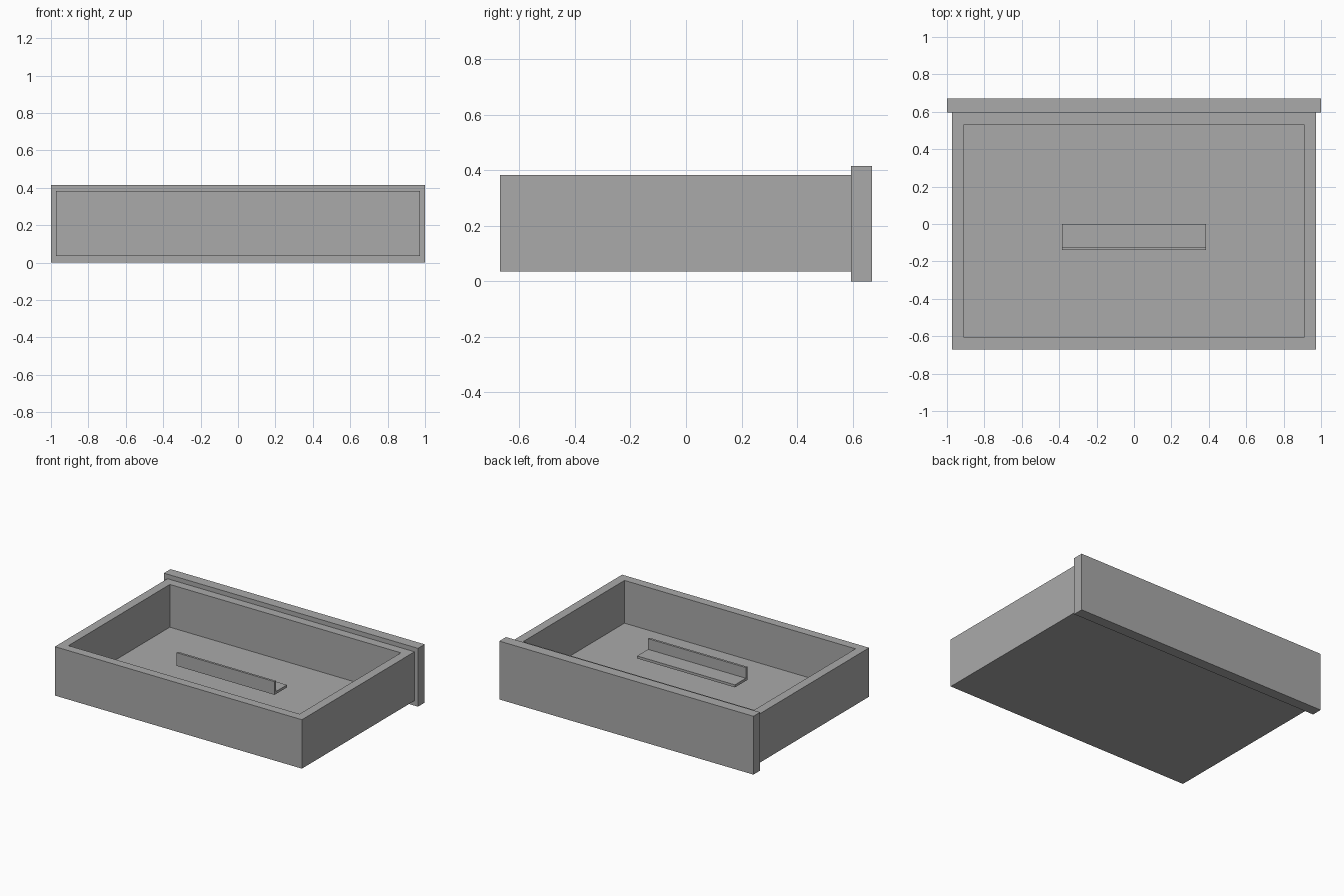
import bpy
import bmesh
from mathutils import Vector

cube = bpy.data.objects.get("Cube")
if cube:
    bpy.data.objects.remove(cube, do_unlink=True)

grey = bpy.data.materials.new("plain grey")
grey.use_nodes = True
colour = (0.4, 0.4, 0.4, 1)
grey.diffuse_color = colour
grey.node_tree.nodes["Principled BSDF"].inputs["Base Color"].default_value = colour


def finish(bm, name):
    bmesh.ops.recalc_face_normals(bm, faces=bm.faces)
    mesh = bpy.data.meshes.new(name)
    bm.to_mesh(mesh)
    bm.free()
    mesh.materials.append(grey)
    obj = bpy.data.objects.new(name, mesh)
    bpy.context.collection.objects.link(obj)
    return obj


def box(low, high):
    """A bmesh box between two corners."""
    low, high = Vector(low), Vector(high)
    bm = bmesh.new()
    bmesh.ops.create_cube(bm, size=1)
    bmesh.ops.scale(bm, vec=high - low, verts=bm.verts)
    bmesh.ops.translate(bm, vec=(low + high) / 2, verts=bm.verts)
    return bm


# Drawer tray: inset the top for the rim, then sink the middle to the floor
tray = box((-0.972, -0.67, 0.035), (0.972, 0.595, 0.383))
top = max(tray.faces, key=lambda f: f.calc_center_median().z)
bmesh.ops.inset_region(tray, faces=[top], thickness=0.063, use_even_offset=True)
well = bmesh.ops.extrude_discrete_faces(tray, faces=[top])["faces"][0]
bmesh.ops.translate(tray, vec=(0, 0, -0.304), verts=well.verts)
finish(tray, "drawer_tray")

# Oversized face panel across the back end
finish(box((-1, 0.595, 0), (1, 0.67, 0.415)), "face_panel")

# L-shaped handle: extrude its y, z profile along x
half = 0.385
profile = [(-0.139, 0.2), (0, 0.2), (0, 0.218), (-0.123, 0.218),
           (-0.123, 0.294), (-0.139, 0.294)]
handle = bmesh.new()
end = handle.faces.new([handle.verts.new((-half, y, z)) for y, z in profile])
side = bmesh.ops.extrude_face_region(handle, geom=[end], use_keep_orig=True)["geom"]
bmesh.ops.translate(handle, vec=(2 * half, 0, 0),
                    verts=[v for v in side if isinstance(v, bmesh.types.BMVert)])
finish(handle, "handle")
